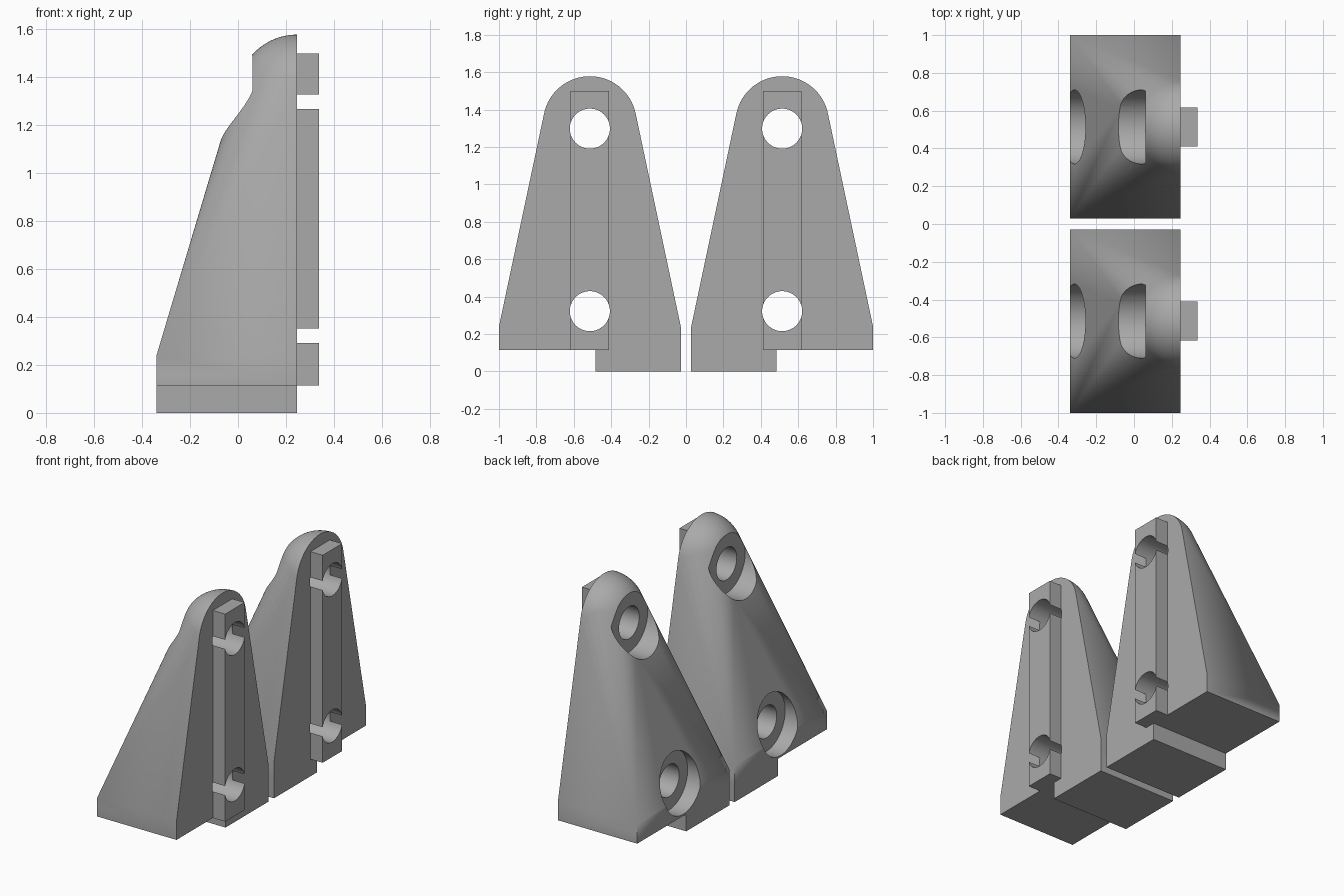
import bpy, bmesh, math
from mathutils import Matrix, Vector

if "Cube" in bpy.data.objects:
    bpy.data.objects.remove(bpy.data.objects["Cube"], do_unlink=True)

grey = bpy.data.materials.new("plain grey")
grey.use_nodes = True
color = (0.4, 0.4, 0.4, 1)
grey.diffuse_color = color
grey.node_tree.nodes["Principled BSDF"].inputs["Base Color"].default_value = color

BACK, FACE, RAIL_FACE = -0.34, 0.246, 0.337     # x of the planes
INNER, OUTER = 0.028, 1.0                       # y extent of one bracket
MID = (INNER + OUTER) / 2
FOOT, SHOULDER = 0.115, 0.24                    # z of the base band
DOME_R, DOME_Z = 0.25, 1.328
HOLES = ((0.322, -0.235), (1.298, 0.06))        # z, x of counterbore floor
HOLE_R, BORE_R = 0.107, 0.196


def finish(name, bm):
    bmesh.ops.recalc_face_normals(bm, faces=bm.faces)
    mesh = bpy.data.meshes.new(name)
    bm.to_mesh(mesh)
    bm.free()
    mesh.materials.append(grey)
    obj = bpy.data.objects.new(name, mesh)
    bpy.context.collection.objects.link(obj)
    return obj


def add_box(bm, lo, hi):
    lo, hi = Vector(lo), Vector(hi)
    m = Matrix.Translation((lo + hi) / 2) @ Matrix.Diagonal((*(hi - lo), 1))
    bmesh.ops.create_cube(bm, size=1, matrix=m)


def box(name, lo, hi):
    bm = bmesh.new()
    add_box(bm, lo, hi)
    return finish(name, bm)


def cylinder_x(name, radius, x0, x1, z):
    bm = bmesh.new()
    m = Matrix.Translation(((x0 + x1) / 2, MID, z)) @ Matrix.Rotation(math.pi / 2, 4, 'Y')
    bmesh.ops.create_cone(bm, cap_ends=True, segments=64, radius1=radius,
                          radius2=radius, depth=x1 - x0, matrix=m)
    cutter = finish(name, bm)
    cutter.hide_render = True
    return cutter


# Body: hull around the base band and a half dome
bm = bmesh.new()
bmesh.ops.create_uvsphere(bm, u_segments=64, v_segments=48, radius=DOME_R)
bmesh.ops.delete(bm, geom=[v for v in bm.verts if v.co.x > 0.001], context='VERTS')
bmesh.ops.translate(bm, verts=bm.verts, vec=(FACE, MID, DOME_Z))
for v in bm.verts:
    if abs(v.co.x - FACE) < 0.001:
        v.co.x = FACE
add_box(bm, (BACK, INNER, FOOT), (FACE, OUTER, SHOULDER))
points = [v.co.copy() for v in bm.verts]
bm.clear()
for p in points:
    bm.verts.new(p)
hull = bmesh.ops.convex_hull(bm, input=bm.verts)
bmesh.ops.delete(bm, geom=[v for v in bm.verts if not v.link_faces], context='VERTS')
bmesh.ops.dissolve_limit(bm, angle_limit=0.002, verts=bm.verts, edges=bm.edges)
body = finish("bracket_body", bm)

# Foot step under the inner half, and rail on the mounting face
step = box("foot_step", (BACK, INNER, 0), (FACE, 0.483, FOOT))
rail = box("mounting_rail", (FACE, MID - 0.1025, FOOT), (RAIL_FACE, MID + 0.1025, 1.5))

# Screw holes and counterbores
cutters = []
for z, floor in HOLES:
    cutters.append((cylinder_x("hole_cutter", HOLE_R, -1, 1, z), (body, rail)))
    cutters.append((cylinder_x("bore_cutter", BORE_R, -1, floor, z), (body,)))
for cutter, targets in cutters:
    for target in targets:
        mod = target.modifiers.new("cut", 'BOOLEAN')
        mod.operation, mod.solver, mod.object = 'DIFFERENCE', 'EXACT', cutter
        bpy.context.view_layer.objects.active = target
        bpy.ops.object.modifier_apply(modifier=mod.name)
    bpy.data.objects.remove(cutter, do_unlink=True)

# Shade and mirror to the second bracket
for part in (body, step, rail):
    bpy.ops.object.select_all(action='DESELECT')
    part.select_set(True)
    bpy.context.view_layer.objects.active = part
    bpy.ops.object.shade_smooth_by_angle(angle=math.radians(30))
    mirror = part.modifiers.new("second_bracket", 'MIRROR')
    mirror.use_axis = (False, True, False)
